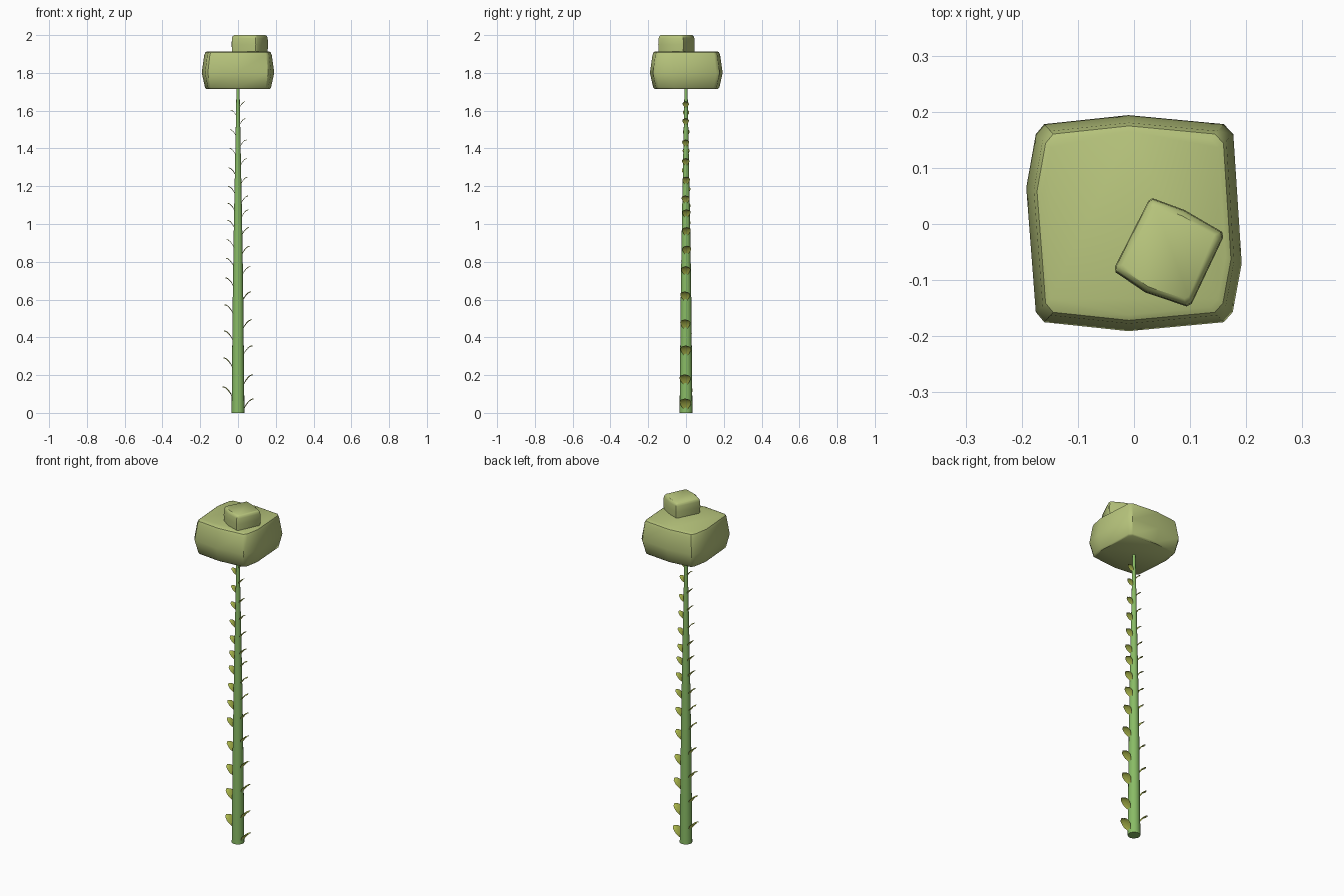
import bpy, math, random
from mathutils import Vector

if "Cube" in bpy.data.objects:
    bpy.data.objects.remove(bpy.data.objects["Cube"])

random.seed(4)


def material(name, rgb):
    m = bpy.data.materials.new(name)
    m.diffuse_color = (*rgb, 1)
    m.use_nodes = True
    m.node_tree.nodes["Principled BSDF"].inputs["Base Color"].default_value = m.diffuse_color
    return m


STEM = material("stem_green", (0.25, 0.50, 0.13))
LEAF = material("leaf_yellow_green", (0.45, 0.52, 0.08))
BLOCK = material("canopy_olive", (0.47, 0.55, 0.20))


def make(name, verts, faces, mat, angle=30):
    me = bpy.data.meshes.new(name)
    me.from_pydata(verts, [], faces)
    me.update()
    ob = bpy.data.objects.new(name, me)
    bpy.context.collection.objects.link(ob)
    me.materials.append(mat)
    bpy.ops.object.select_all(action='DESELECT')
    ob.select_set(True)
    bpy.context.view_layer.objects.active = ob
    bpy.ops.object.shade_smooth_by_angle(angle=math.radians(angle))
    return ob


def loft(name, rings, mat, angle=30):
    """Skin equal-sized rings and cap both ends."""
    n = len(rings[0])
    verts = [p for r in rings for p in r]
    faces = [(k * n + i, k * n + (i + 1) % n, (k + 1) * n + (i + 1) % n, (k + 1) * n + i)
             for k in range(len(rings) - 1) for i in range(n)]
    faces.append(tuple(reversed(range(n))))
    faces.append(tuple(range((len(rings) - 1) * n, len(rings) * n)))
    return make(name, verts, faces, mat, angle)


def block(name, outline, levels, mat):
    """Outline (counter-clockwise) scaled about its centre at each (z, scale)."""
    cx = (max(p[0] for p in outline) + min(p[0] for p in outline)) / 2
    cy = (max(p[1] for p in outline) + min(p[1] for p in outline)) / 2
    rings = [[(cx + (x - cx) * s, cy + (y - cy) * s, z) for x, y in outline] for z, s in levels]
    return loft(name, rings, mat, 40)


# Tapered stem
STEM_PROFILE = [(0, 0.034), (0.6, 0.028), (1.0, 0.022), (1.4, 0.014), (1.73, 0.008)]


def stem_radius(z):
    for (z0, r0), (z1, r1) in zip(STEM_PROFILE, STEM_PROFILE[1:]):
        if z <= z1:
            return r0 + (r1 - r0) * (z - z0) / (z1 - z0)
    return STEM_PROFILE[-1][1]


loft("stem", [[(r * math.cos(a * math.tau / 16), r * math.sin(a * math.tau / 16), z)
               for a in range(16)] for z, r in STEM_PROFILE], STEM)


# Large bulging block on top of the stem
big = [(0.192, -0.07), (0.177, 0.16), (0.16, 0.178), (-0.01, 0.194), (-0.16, 0.178),
       (-0.175, 0.16), (-0.192, 0.065), (-0.175, -0.157), (-0.16, -0.175), (-0.01, -0.191),
       (0.16, -0.175), (0.176, -0.157)]
block("canopy_block", big,
      [(1.715, 0.87), (1.722, 0.91), (1.80, 1.0), (1.895, 0.93), (1.909, 0.90), (1.914, 0.85)], BLOCK)

# Small turned block sitting on it
small = [(0.159, -0.024), (0.157, -0.014), (0.09, 0.025), (0.033, 0.046), (0.026, 0.042),
         (-0.034, -0.076), (-0.033, -0.086), (0.02, -0.122), (0.094, -0.147), (0.103, -0.142)]
block("canopy_bud", small,
      [(1.905, 0.97), (1.95, 1.0), (1.983, 0.98), (1.994, 0.94), (2.0, 0.86)], BLOCK)


# Thin curved leaves in two rows, shrinking upwards
def leaf(name, z, side, size):
    verts, faces = [], []
    nu, nv = 6, 4
    yaw = random.uniform(-0.12, 0.12)
    r = stem_radius(z) * 0.93
    length, height, half = 0.052 * size, 0.052 * size, 0.031 * size
    for i in range(nu + 1):
        t = i / nu
        w = half * (0.35 + 0.65 * math.sin(min(t * 2.2, 1) * math.pi / 2))
        w *= math.sqrt(max(1 - max(t - 0.4, 0) ** 2 / 0.37, 0.02))
        for j in range(nv + 1):
            s = j / nv * 2 - 1
            x = r + length * t ** 1.15
            y = w * s
            h = z + height * math.sin(t * math.pi / 2) - 0.005 * size * s * s
            c, d = math.cos(yaw), math.sin(yaw)
            verts.append((side * (x * c - y * d), x * d + y * c, h))
    for i in range(nu):
        for j in range(nv):
            a = i * (nv + 1) + j
            q = (a, a + nv + 1, a + nv + 2, a + 1)
            faces.append(q if side > 0 else q[::-1])
    make(name, verts, faces, LEAF, 60)


right = [0.025, 0.155, 0.31, 0.45, 0.60, 0.735, 0.845, 0.945, 1.04, 1.115,
         1.215, 1.315, 1.415, 1.53, 1.62]
left = [0.09, 0.245, 0.39, 0.53, 0.675, 0.78, 0.88, 0.985, 1.075, 1.165,
        1.265, 1.37, 1.47, 1.575]
for side, label, rows in ((1, "right", right), (-1, "left", left)):
    for k, z in enumerate(rows):
        leaf(f"leaf_{label}_{k + 1}", z, side, 1.0 - 0.28 * z)
